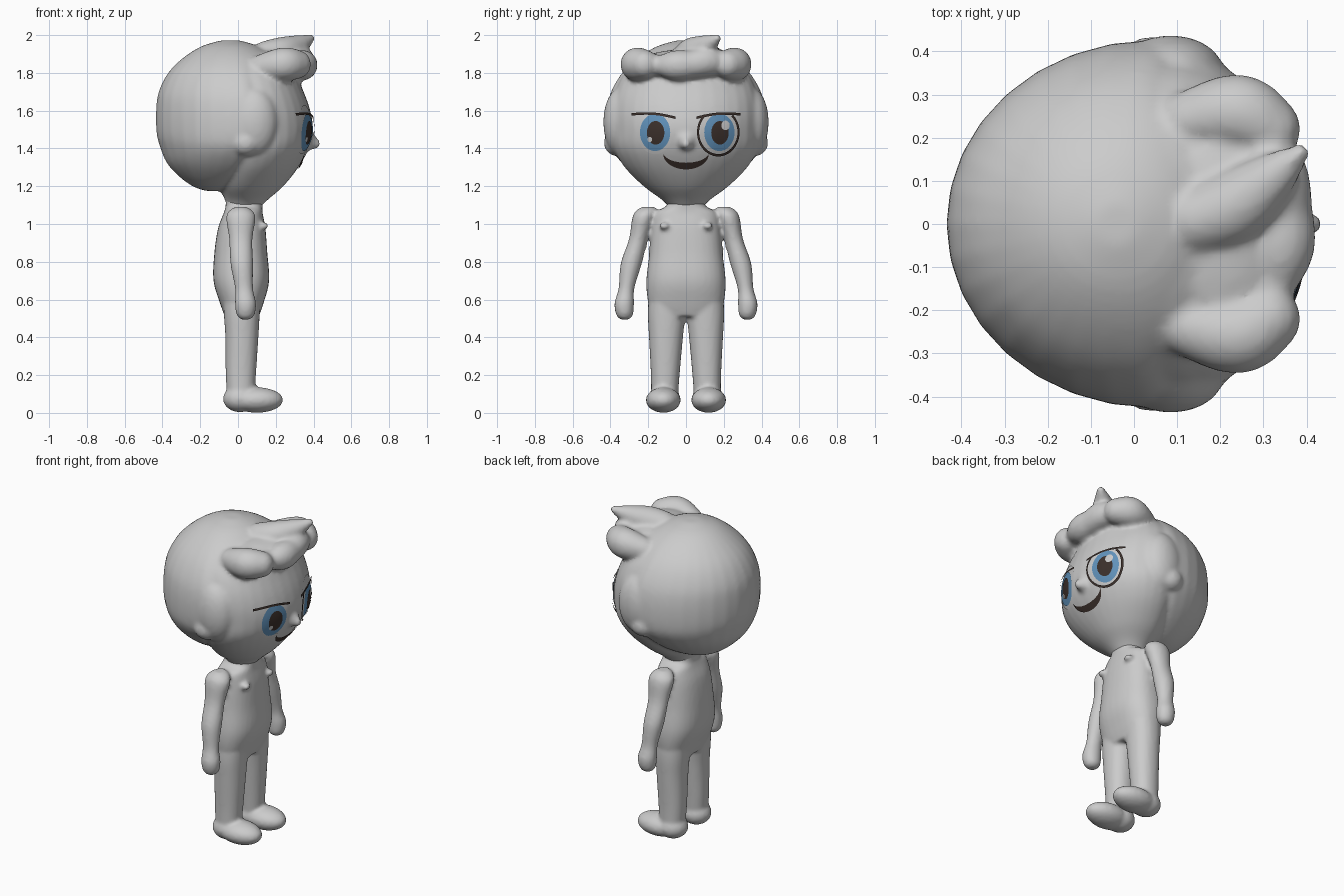
import bpy, bmesh
from math import sin, cos, pi, copysign
from mathutils import Vector, Matrix
from mathutils.bvhtree import BVHTree

if "Cube" in bpy.data.objects:
    bpy.data.objects.remove(bpy.data.objects["Cube"])


def material(name, rgb):
    m = bpy.data.materials.new(name)
    m.use_nodes = True
    m.diffuse_color = (*rgb, 1)
    bsdf = next(n for n in m.node_tree.nodes if n.type == 'BSDF_PRINCIPLED')
    bsdf.inputs["Base Color"].default_value = (*rgb, 1)
    bsdf.inputs["Roughness"].default_value = 0.8
    return m


GREY = material("clay grey", (0.6, 0.6, 0.6))
BLUE = material("iris blue", (0.12, 0.29, 0.5))
BROWN = material("dark brown", (0.045, 0.03, 0.025))


def spline(keys, steps):
    """Catmull-Rom samples through tuples of numbers."""
    out = []
    for i in range(len(keys) - 1):
        a, b, c, d = (keys[max(0, min(len(keys) - 1, i + k))] for k in (-1, 0, 1, 2))
        for s in range(steps):
            t = s / steps
            out.append([q + t * (r - p + t * (2 * p - 5 * q + 4 * r - s2 + t * (3 * (q - r) + s2 - p))) / 2
                        for p, q, r, s2 in zip(a, b, c, d)])
    return out + [list(keys[-1])]


def loft(bm, keys, power=2.0, sides=32):
    """Upright form from rings (z, centre x, centre y, back, front, half width)."""
    rings = []
    for z, cx, cy, back, front, half in spline(keys, 5):
        ring = []
        for k in range(sides):
            c, s = cos(2 * pi * k / sides), sin(2 * pi * k / sides)
            px = copysign(abs(c) ** (2 / power), c)
            py = copysign(abs(s) ** (2 / power), s)
            ring.append(bm.verts.new((cx + px * (front if c > 0 else back), cy + py * half, z)))
        rings.append(ring)
    for lo, hi in zip(rings, rings[1:]):
        for k in range(sides):
            n = (k + 1) % sides
            bm.faces.new((lo[k], lo[n], hi[n], hi[k]))
    bm.faces.new(rings[0][::-1])
    bm.faces.new(rings[-1])


def blob(bm, centre, radii):
    bmesh.ops.create_icosphere(bm, subdivisions=3, radius=1,
                               matrix=Matrix.Translation(centre) @ Matrix.Diagonal((*radii, 1)))


def lock(bm, keys):
    """Lock of hair swept as blobs along points (x, y, z, radius)."""
    for x, y, z, r in spline(keys, 6):
        blob(bm, (x, y, z), (r, r, r))


def sculpt(name, bm, voxel, rounds):
    """Fuse overlapping forms into one soft skin."""
    mesh = bpy.data.meshes.new(name)
    bm.to_mesh(mesh)
    bm.free()
    ob = bpy.data.objects.new(name, mesh)
    bpy.context.collection.objects.link(ob)
    mesh.materials.append(GREY)
    r = ob.modifiers.new("fuse", 'REMESH')
    r.mode = 'VOXEL'
    r.voxel_size = voxel
    r.use_smooth_shade = True
    s = ob.modifiers.new("soften", 'SMOOTH')
    s.iterations = rounds
    return ob


# Body: torso, legs, feet, arms
bm = bmesh.new()
loft(bm, [(0.51, 0.02, 0, 0.09, 0.09, 0.17), (0.58, 0.02, 0, 0.115, 0.115, 0.2),
          (0.7, 0.02, 0, 0.15, 0.145, 0.21), (0.85, 0.02, 0, 0.145, 0.135, 0.193),
          (0.98, 0.02, 0, 0.125, 0.125, 0.182), (1.06, 0.025, 0, 0.1, 0.105, 0.165),
          (1.1, 0.03, 0, 0.095, 0.1, 0.1), (1.18, 0.03, 0, 0.1, 0.1, 0.1)], 2.4)
for side in (-1, 1):
    loft(bm, [(0.05, 0.015, side * 0.115, 0.07, 0.07, 0.07), (0.2, 0.015, side * 0.11, 0.08, 0.08, 0.076),
              (0.4, 0.018, side * 0.106, 0.085, 0.09, 0.09), (0.52, 0.02, side * 0.103, 0.095, 0.095, 0.099),
              (0.62, 0.02, side * 0.1, 0.1, 0.1, 0.098)], 2.2)
    # Feet: rounded heel and a broader toe
    blob(bm, (0.01, side * 0.115, 0.075), (0.09, 0.085, 0.072))
    blob(bm, (0.1, side * 0.12, 0.068), (0.14, 0.093, 0.068))
    # Arms: shoulder to fingertips
    loft(bm, [(0.495, 0.04, side * 0.325, 0.025, 0.025, 0.025), (0.52, 0.04, side * 0.325, 0.048, 0.048, 0.045),
              (0.58, 0.04, side * 0.327, 0.056, 0.056, 0.052), (0.66, 0.032, side * 0.315, 0.048, 0.048, 0.042),
              (0.79, 0.02, side * 0.29, 0.06, 0.06, 0.056), (0.92, 0.015, side * 0.252, 0.062, 0.062, 0.05),
              (1.03, 0.015, side * 0.225, 0.078, 0.078, 0.06), (1.07, 0.015, side * 0.21, 0.062, 0.062, 0.055),
              (1.09, 0.015, side * 0.2, 0.03, 0.03, 0.035)])
    blob(bm, (0.135, side * 0.115, 0.99), (0.026, 0.028, 0.02))
body = sculpt("body", bm, 0.011, 5)

# Head: face, hair volume, side hair, nose and fringe
bm = bmesh.new()
loft(bm, [(1.09, 0.03, 0, 0.09, 0.09, 0.09), (1.13, 0.04, 0, 0.11, 0.12, 0.13),
          (1.2, 0.05, 0, 0.15, 0.19, 0.225), (1.3, 0.08, 0, 0.2, 0.24, 0.325),
          (1.4, 0.1, 0, 0.25, 0.275, 0.38), (1.5, 0.1, 0, 0.25, 0.297, 0.39),
          (1.6, 0.1, 0, 0.25, 0.283, 0.39), (1.7, 0.08, 0, 0.25, 0.268, 0.375),
          (1.8, 0.05, 0, 0.25, 0.25, 0.325), (1.9, 0, 0, 0.2, 0.19, 0.22), (1.94, 0, 0, 0.1, 0.1, 0.1)])
loft(bm, [(1.175, -0.13, 0, 0.04, 0.06, 0.06), (1.2, -0.1, 0, 0.14, 0.1, 0.15),
          (1.25, -0.06, 0, 0.25, 0.1, 0.245), (1.32, -0.02, 0, 0.355, 0.1, 0.335),
          (1.4, 0.02, 0, 0.43, 0.13, 0.402), (1.48, 0.04, 0, 0.471, 0.15, 0.424),
          (1.6, 0.04, 0, 0.474, 0.165, 0.422), (1.7, 0.03, 0, 0.45, 0.17, 0.397),
          (1.8, 0.01, 0, 0.38, 0.17, 0.338), (1.88, -0.01, 0, 0.28, 0.2, 0.255),
          (1.94, -0.03, 0, 0.165, 0.14, 0.155), (1.972, -0.04, 0, 0.05, 0.05, 0.05)])
blob(bm, (0.38, 0, 1.44), (0.035, 0.047, 0.05))
blob(bm, (0.407, 0, 1.425), (0.029, 0.026, 0.03))
for side in (-1, 1):
    blob(bm, (0.085, side * 0.35, 1.54), (0.125, 0.088, 0.18))
    blob(bm, (0.04, side * 0.37, 1.43), (0.075, 0.065, 0.07))
    lock(bm, [(0.13, side * 0.24, 1.83, 0.07), (0.24, side * 0.258, 1.845, 0.09), (0.31, side * 0.22, 1.845, 0.077)])
# Fringe waves over a filled crown, with a swept tuft
blob(bm, (0.2, 0, 1.85), (0.16, 0.25, 0.075))
lock(bm, [(0.29, -0.19, 1.845, 0.06), (0.325, -0.13, 1.84, 0.055), (0.34, -0.05, 1.84, 0.08),
          (0.34, 0.03, 1.845, 0.075), (0.325, 0.11, 1.86, 0.08), (0.3, 0.18, 1.85, 0.06)])
lock(bm, [(0.15, 0.01, 1.89, 0.08), (0.23, 0.04, 1.905, 0.085), (0.31, 0.1, 1.94, 0.06),
          (0.385, 0.165, 1.982, 0.022)])
head = sculpt("head", bm, 0.013, 5)

bpy.context.view_layer.update()
skin = BVHTree.FromObject(head, bpy.context.evaluated_depsgraph_get())


def patch(name, shape, mat, lift, nu=40, nv=5):
    """Thin painted plate: shape(u, v) gives (y, z), laid onto the face."""
    bm = bmesh.new()
    grid = []
    for i in range(nu + 1):
        row = []
        for j in range(nv + 1):
            y, z = shape(i / nu, j / nv)
            hit, normal, _, _ = skin.ray_cast(Vector((2, y, z)), Vector((-1, 0, 0)))
            row.append(bm.verts.new(hit + Vector((lift, 0, 0)) + normal * lift * 0.3))
        grid.append(row)
    for a, b in zip(grid, grid[1:]):
        for j in range(nv):
            bm.faces.new((a[j], b[j], b[j + 1], a[j + 1]))
    bmesh.ops.remove_doubles(bm, verts=bm.verts, dist=0.0002)
    bm.normal_update()
    for f in bm.faces:
        if f.normal.x < 0:
            f.normal_flip()
        f.smooth = True
    mesh = bpy.data.meshes.new(name)
    bm.to_mesh(mesh)
    bm.free()
    mesh.materials.append(mat)
    bpy.context.collection.objects.link(bpy.data.objects.new(name, mesh))


def oval(y, z, a, b, inner=0.0, start=0.0, turn=1.0):
    """Disc, or an open ring when inner, start and turn are given."""
    def shape(u, v):
        r = inner + (1 - inner) * v
        angle = 2 * pi * (start + turn * u)
        return y + a * r * cos(angle), z + b * r * sin(angle)
    return shape


# Eyes and brows
for side, label, cy in ((-1, "right", -0.163), (1, "left", 0.176)):
    patch(label + "_eye_white", oval(cy, 1.5, 0.098, 0.13), GREY, 0.003)
    patch(label + "_iris", oval(cy, 1.485, 0.08, 0.098), BLUE, 0.006)
    patch(label + "_pupil", oval(cy + 0.003, 1.483, 0.046, 0.062), BROWN, 0.008)
    patch(label + "_brow", lambda u, v: (side * (0.055 + 0.232 * u),
          1.562 + 0.018 * u + 0.012 * sin(pi * u) + (v - 0.5) * 0.013), BROWN, 0.010, nv=1)
patch("right_eye_glint", oval(-0.19, 1.448, 0.012, 0.014), GREY, 0.010)
patch("left_eye_glint", oval(0.208, 1.522, 0.022, 0.025), GREY, 0.010)
# Monocle rim, open above the brow, and smile
patch("monocle_rim", oval(0.17, 1.486, 0.112, 0.127, 0.9, 0.37, 0.76), BROWN, 0.010, nv=1)
patch("smile", lambda u, v: (-0.12 * cos(pi * u),
      1.372 - 0.082 * sin(pi * u) + v * (0.008 + 0.027 * sin(pi * u))), BROWN, 0.005, nv=3)
